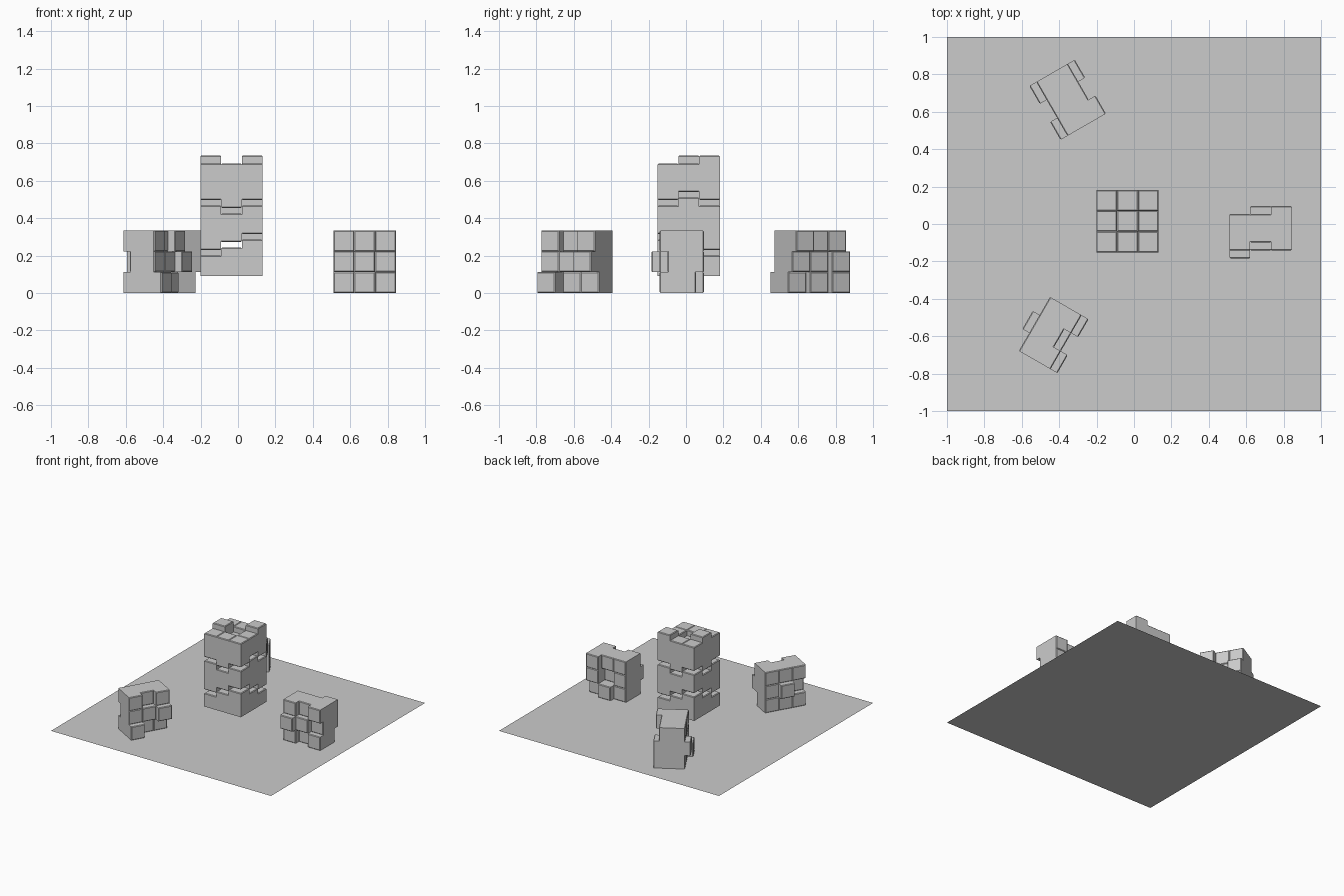
import bpy, bmesh
from math import radians
from mathutils import Matrix, Vector

if "Cube" in bpy.data.objects:
    bpy.data.objects.remove(bpy.data.objects["Cube"])

CELL = 0.111    # width of one cell
STEP = 0.0425   # height of one level
BODY = 0.195    # thickness between matching levels
EDGE = 0.005    # chamfer on every cell cap

grey = bpy.data.materials.new("plain_grey")
grey.use_nodes = True
grey.diffuse_color = (0.6, 0.6, 0.6, 1)
grey.node_tree.nodes["Principled BSDF"].inputs["Base Color"].default_value = (0.6, 0.6, 0.6, 1)


def finish(name, bm, matrix=Matrix()):
    bmesh.ops.recalc_face_normals(bm, faces=bm.faces)
    mesh = bpy.data.meshes.new(name)
    bm.to_mesh(mesh)
    bm.free()
    mesh.materials.append(grey)
    obj = bpy.data.objects.new(name, mesh)
    obj.matrix_world = matrix
    bpy.context.collection.objects.link(obj)
    return obj


def add_cell(bm, x, y, low, high, flat_base):
    """Square column with chamfered caps."""
    half = CELL / 2
    tight = half - EDGE
    rings = [(half if flat_base else tight, low), (half, low + EDGE),
             (half, high - EDGE), (tight, high)]
    loops = [[bm.verts.new((x + sx * r, y + sy * r, z))
              for sx, sy in ((-1, -1), (1, -1), (1, 1), (-1, 1))] for r, z in rings]
    bm.faces.new(loops[0][::-1])
    bm.faces.new(loops[-1])
    for a, b in zip(loops, loops[1:]):
        for i in range(4):
            j = (i + 1) % 4
            bm.faces.new((a[i], a[j], b[j], b[i]))


def tile(name, under, over, matrix, body=BODY):
    """Three by three stepped tile; rows run from far to near."""
    bm = bmesh.new()
    flat = under is None
    for i, level in enumerate(over.replace(" ", "")):
        row, col = divmod(i, 3)
        base = 0 if flat else int(under.replace(" ", "")[i])
        add_cell(bm, (col - 1) * CELL, (1 - row) * CELL,
                 base * STEP, body + int(level) * STEP, flat)
    return finish(name, bm, matrix)


def standing(x, y, angle):
    """Tile on its edge, its upper side turned towards the angle."""
    return (Matrix.Translation((x, y, 1.5 * CELL + 0.001))
            @ Matrix.Rotation(radians(angle + 90), 4, 'Z')
            @ Matrix.Rotation(radians(90), 4, 'X'))


# Ground sheet
bm = bmesh.new()
bmesh.ops.create_grid(bm, x_segments=1, y_segments=1, size=1)
finish("ground_sheet", bm)

# Floating stack of three interlocking tiles
lower_joint = "210 111 012"
upper_joint = "101 012 101"
crown = "112 201 111"
stack = [("bottom_tile", None, lower_joint, 0.09, 0.11),
         ("middle_tile", lower_joint, upper_joint, 0.23, BODY),
         ("top_tile", upper_joint, crown, 0.455, BODY)]
for name, under, over, z, body in stack:
    tile(name, under, over, Matrix.Translation((-0.035, 0.015, z)), body)

# Loose tiles standing around the stack
tile("side_tile", "110 120 101", "101 210 101", standing(0.677, 0.096, -90))
tile("front_tile", "111 201 111", "101 112 200", standing(-0.569, -0.513, -30))
tile("back_tile", "111 110 011", "211 112 012", standing(-0.476, 0.594, 30))
